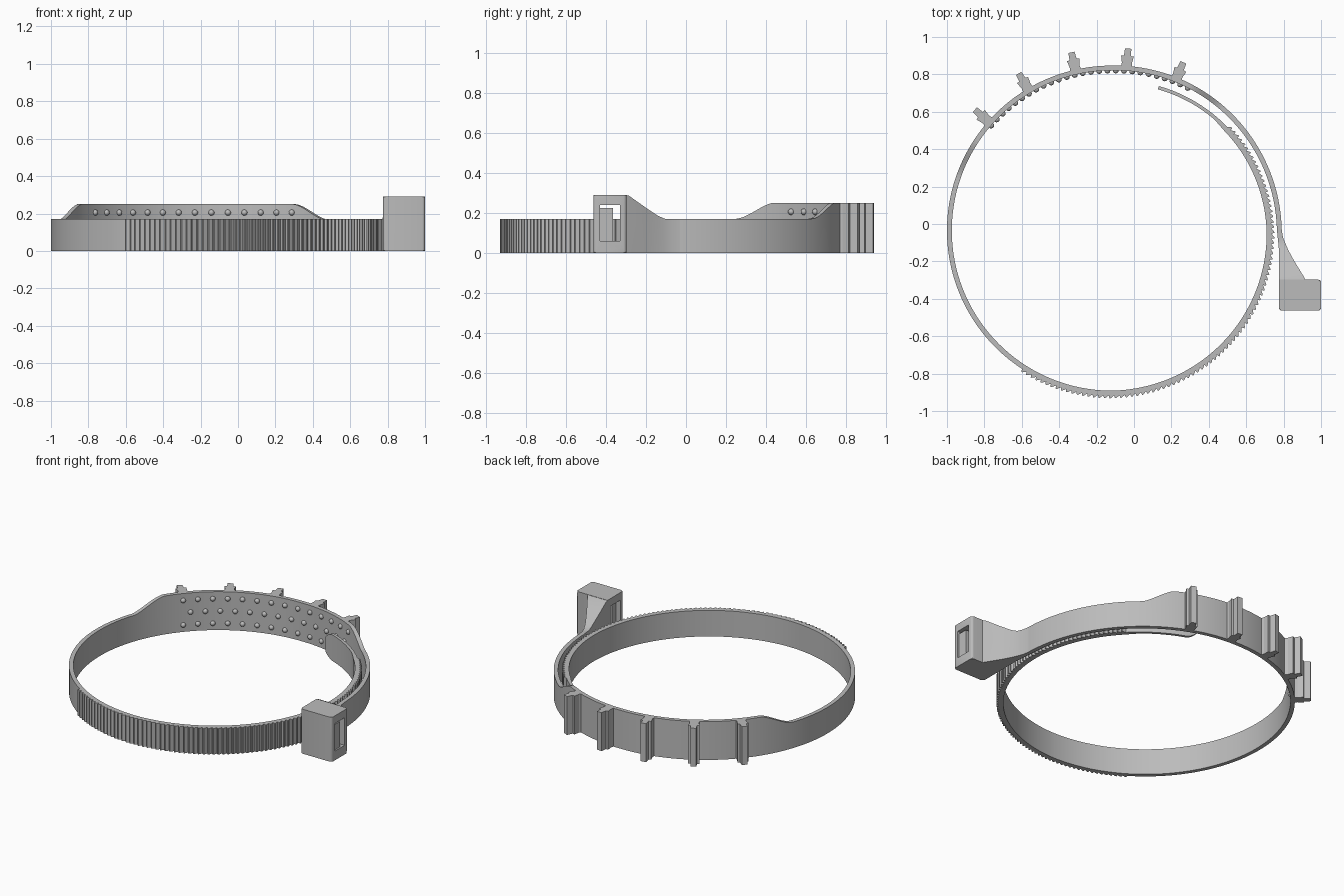
import bpy, bmesh, math
from mathutils import Matrix, Vector

if "Cube" in bpy.data.objects:
    bpy.data.objects.remove(bpy.data.objects["Cube"])

CX, CY = -0.118, -0.035      # ring centre
H, TALL, THICK = 0.17, 0.25, 0.026

grey = bpy.data.materials.new("grey_plastic")
grey.use_nodes = True
grey.diffuse_color = (0.5, 0.5, 0.5, 1)
grey.node_tree.nodes["Principled BSDF"].inputs["Base Color"].default_value = (0.5, 0.5, 0.5, 1)


def finish(name, bm, smooth=None):
    bmesh.ops.recalc_face_normals(bm, faces=bm.faces)
    mesh = bpy.data.meshes.new(name)
    bm.to_mesh(mesh)
    bm.free()
    mesh.materials.append(grey)
    ob = bpy.data.objects.new(name, mesh)
    bpy.context.collection.objects.link(ob)
    if smooth:
        bpy.ops.object.select_all(action='DESELECT')
        ob.select_set(True)
        bpy.context.view_layer.objects.active = ob
        bpy.ops.object.shade_smooth_by_angle(angle=math.radians(smooth))
    return ob


def loft(bm, sections, cap=True):
    rings = [[bm.verts.new(p) for p in s] for s in sections]
    n = len(rings[0])
    for a, b in zip(rings, rings[1:]):
        for i in range(n):
            j = (i + 1) % n
            bm.faces.new((a[i], a[j], b[j], b[i]))
    if cap:
        bm.faces.new(rings[0])
        bm.faces.new(rings[-1])
    return rings


def polar(r, deg, z):
    a = math.radians(deg)
    return Vector((CX + r * math.cos(a), CY + r * math.sin(a), z))


def interp(x, pts):
    for (x0, y0), (x1, y1) in zip(pts, pts[1:]):
        if x <= x1:
            return y0 + (y1 - y0) * max(0, (x - x0) / (x1 - x0))
    return pts[-1][1]


def ease(x, a, b):
    t = min(1, max(0, (x - a) / (b - a)))
    return 0.5 * t + 0.5 * t * t * (3 - 2 * t)


# Band: one spiral strip that overlaps itself, with saw teeth on the outside
def outer(deg):
    return interp(deg, [(0, 0.908), (90, 0.882), (270, 0.882), (360, 0.853), (432, 0.812)])


def section(deg, tooth=0.0):
    ro = outer(deg)
    ri = ro - interp(deg, [(402, THICK), (408, 0.018)])
    top = H + (TALL - H) * (ease(deg, 49, 61) - ease(deg, 147, 160))
    trim = 0.035 * max(0, (deg - 427) / 5) ** 2
    lo, hi = trim, top - trim
    return [polar(ri, deg, lo), polar(ro + tooth, deg, lo),
            polar(ro + tooth, deg, hi), polar(ri, deg, hi)]


T0, T1, TEETH = 237, 402, 88
pitch = (T1 - T0) / TEETH
sections = [section(d * 1.5) for d in range(0, 158)]
for k in range(TEETH):
    d = T0 + k * pitch
    sections += [section(d), section(d + 0.15 * pitch, 0.015), section(d + 0.35 * pitch, 0.015)]
sections += [section(T1 + d) for d in range(0, 31)]
bm = bmesh.new()
loft(bm, sections)
finish("band", bm, 25)

# Neck: flares and rises from the band into the head
bm = bmesh.new()
stations = [(-0.03, 0.764, 0.79, H), (-0.07, 0.768, 0.796, H), (-0.105, 0.772, 0.81, H),
            (-0.14, 0.775, 0.825, 0.185), (-0.20, 0.775, 0.858, 0.225),
            (-0.285, 0.775, 0.91, 0.285), (-0.305, 0.775, 0.92, 0.29)]
loft(bm, [[(a, y, 0), (b, y, 0), (b, y, z), (a, y, z)] for y, a, b, z in stations])
finish("neck", bm, 30)


# Head: block with a slot running through it
def rect(x, y0, y1, z0, z1):
    return [(x, y0, z0), (x, y1, z0), (x, y1, z1), (x, y0, z1)]


X0, X1 = 0.775, 1.0
OUT, SLOT = (-0.463, -0.298, 0, 0.29), (-0.43, -0.33, 0.06, 0.24)
bm = bmesh.new()
loft(bm, [rect(X0, *OUT), rect(X1, *OUT), rect(X1, *SLOT), rect(X0, *SLOT), rect(X0, *OUT)], cap=False)
bmesh.ops.remove_doubles(bm, verts=bm.verts, dist=0.0001)


def corner(e):
    p, q = (v.co for v in e.verts)
    upright = abs(p.z - q.z) > 0.28 and abs(p.x - q.x) < 0.001
    return upright and (p.x > 0.9 or p.y < -0.4)


bmesh.ops.bevel(bm, geom=[e for e in bm.edges if corner(e)], offset=0.014,
                segments=3, profile=0.5, affect='EDGES')
finish("head", bm, 35)

# Locking pawl inside the slot
bm = bmesh.new()
loft(bm, [rect(X0 + 0.03, -0.435, -0.385, 0.055, 0.225),
          rect(X0 + 0.12, -0.435, -0.365, 0.055, 0.225),
          rect(X1 - 0.01, -0.435, -0.365, 0.055, 0.225)])
finish("pawl", bm)

# Upright T-shaped ribs on the back
half = [(0.032, 0.865), (0.027, 0.9), (0.034, 0.936), (0.019, 0.938), (0.017, 0.977)]
profile = half + [(-w, r) for w, r in reversed(half)]
for k in range(5):
    turn = Matrix.Translation((CX, CY, 0)) @ Matrix.Rotation(math.radians(67 + 17.9 * k - 90), 4, 'Z')
    bm = bmesh.new()
    loft(bm, [[turn @ Vector((w, r, z)) for w, r in profile] for z in (0, TALL)])
    finish(f"rib_{k + 1}", bm)

# Three staggered rows of grip studs on the inside of the tall section
bm = bmesh.new()
step = 77 / 13
for row, z in enumerate((0.045, 0.125, 0.205)):
    shift = row % 2
    for k in range(14 - shift):
        d = 62 + (k + 0.5 * shift) * step
        place = Matrix.Translation(polar(outer(d) - THICK, d, z))
        bmesh.ops.create_uvsphere(bm, u_segments=12, v_segments=8, radius=0.016, matrix=place)
finish("grip_studs", bm, 40)
